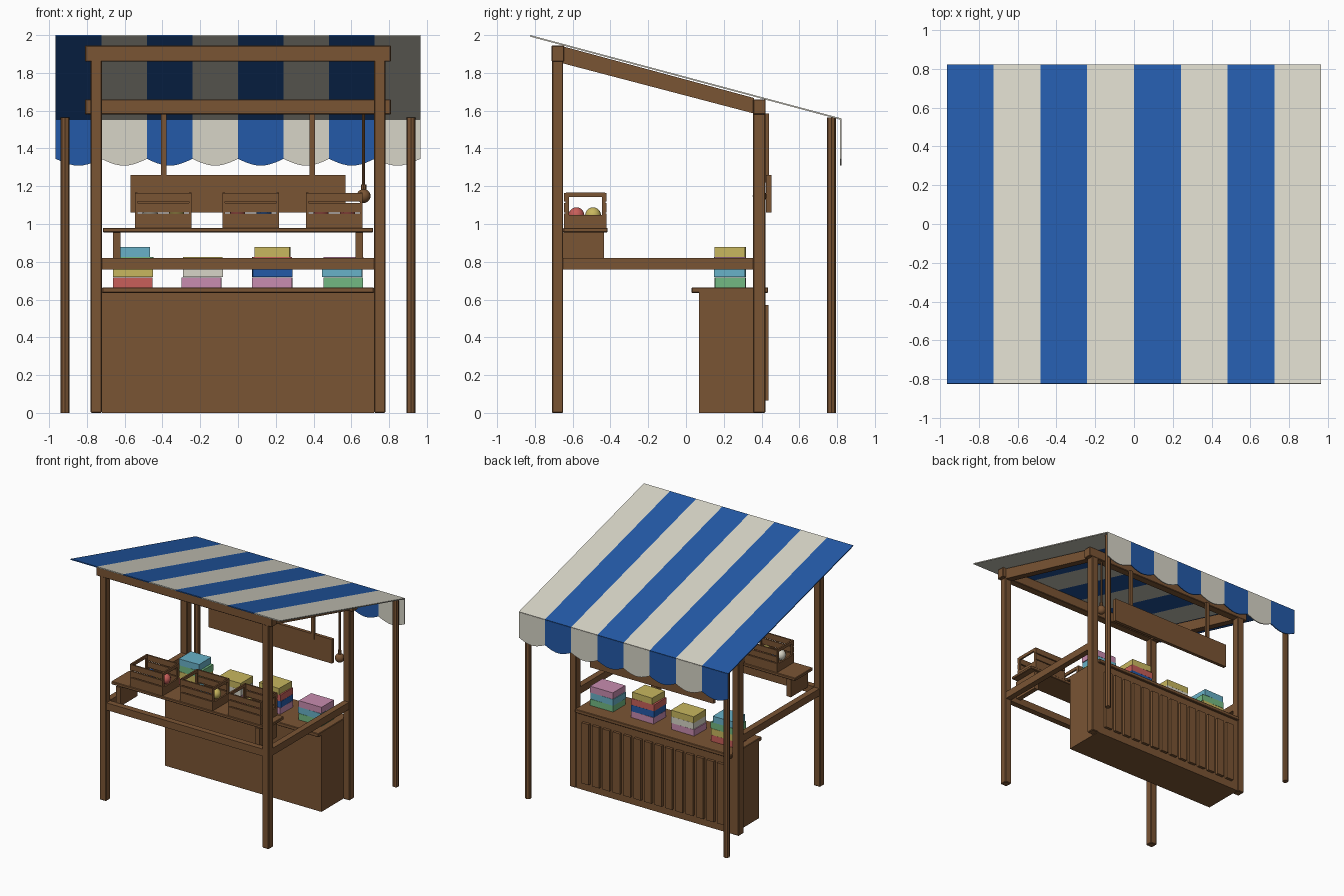
import bpy, bmesh, math, random
from mathutils import Matrix

if "Cube" in bpy.data.objects:
    bpy.data.objects.remove(bpy.data.objects["Cube"])

random.seed(3)
COLOURS = {
    "brown wood": (0.195, 0.089, 0.034), "blue": (0.017, 0.102, 0.392),
    "cream": (0.68, 0.66, 0.57), "yellow": (0.578, 0.474, 0.114),
    "light blue": (0.14, 0.445, 0.578), "red": (0.578, 0.114, 0.102),
    "pink": (0.578, 0.262, 0.429), "green": (0.171, 0.485, 0.223)}
MATS = {}
for label, c in COLOURS.items():
    MATS[label] = bpy.data.materials.new(label)
    MATS[label].diffuse_color = (*c, 1)


def finish(name, bm, colours=("brown wood",), bevel=0):
    bmesh.ops.recalc_face_normals(bm, faces=bm.faces)
    me = bpy.data.meshes.new(name)
    bm.to_mesh(me)
    bm.free()
    for c in colours:
        me.materials.append(MATS[c])
    ob = bpy.data.objects.new(name, me)
    bpy.context.collection.objects.link(ob)
    if bevel:
        mod = ob.modifiers.new("Bevel", 'BEVEL')
        mod.width, mod.segments = bevel, 1
    return ob


def add_box(bm, x0, x1, y0, y1, z0, z1, turn=0):
    centre = Matrix.Translation(((x0 + x1) / 2, (y0 + y1) / 2, (z0 + z1) / 2))
    size = Matrix.Diagonal((x1 - x0, y1 - y0, z1 - z0, 1))
    bmesh.ops.create_cube(bm, size=1, matrix=centre @ Matrix.Rotation(turn, 4, 'Z') @ size)


def box(name, *dims, colour="brown wood", bevel=0, turn=0):
    bm = bmesh.new()
    add_box(bm, *dims, turn=turn)
    return finish(name, bm, (colour,), bevel)


def rod(name, x, y, z0, z1, r, sides=8):
    bm = bmesh.new()
    bmesh.ops.create_cone(bm, cap_ends=True, segments=sides, radius1=r, radius2=r, depth=z1 - z0,
                          matrix=Matrix.Translation((x, y, (z0 + z1) / 2)))
    return finish(name, bm)


def ball(name, x, y, z, r, colour):
    bm = bmesh.new()
    bmesh.ops.create_uvsphere(bm, u_segments=16, v_segments=10, radius=r,
                              matrix=Matrix.Translation((x, y, z)))
    for f in bm.faces:
        f.smooth = True
    return finish(name, bm, (colour,))


# Frame: posts, rafters, side rails and awning poles on both sides
for s, side in ((-1, "left"), (1, "right")):
    x = 0.75 * s
    box(f"{side}_front_post", x - 0.03, x + 0.03, -0.71, -0.65, 0, 1.87, bevel=0.005)
    box(f"{side}_back_post", x - 0.03, x + 0.03, 0.355, 0.42, 0, 1.59, bevel=0.005)
    box(f"{side}_side_rail", x - 0.025, x + 0.025, -0.65, 0.355, 0.76, 0.82)
    bm = bmesh.new()
    profile = [(-0.65, 1.85), (0.36, 1.585), (0.36, 1.667), (-0.65, 1.94)]
    face = bm.faces.new([bm.verts.new((x - 0.03, y, z)) for y, z in profile])
    ext = bmesh.ops.extrude_face_region(bm, geom=[face])
    bmesh.ops.translate(bm, vec=(0.06, 0, 0),
                        verts=[v for v in ext["geom"] if isinstance(v, bmesh.types.BMVert)])
    finish(f"{side}_rafter", bm)
    rod(f"{side}_awning_pole", 0.915 * s, 0.77, 0, 1.565, 0.024)
box("front_beam", -0.81, 0.81, -0.712, -0.645, 1.86, 1.945, bevel=0.004)
box("back_beam", -0.81, 0.81, 0.355, 0.422, 1.58, 1.66, bevel=0.004)
box("front_rail", -0.72, 0.72, -0.705, -0.655, 0.76, 0.82)

# Striped awning: sloping sheet with a scalloped valance
STRIPE, STEPS = 1.93 / 8, 10


def striped(name, lines):
    """lines(x) gives the two (y, z) ends of the cloth at x."""
    bm = bmesh.new()
    n = 8 * STEPS
    cols = []
    for i in range(n + 1):
        x = -0.965 + i * STRIPE / STEPS
        cols.append([bm.verts.new((x, y, z)) for y, z in lines(i / STEPS)])
    for i in range(n):
        a, b = cols[i], cols[i + 1]
        f = bm.faces.new((a[0], b[0], b[1], a[1]))
        f.material_index = (i // STEPS) % 2
    ob = finish(name, bm, ("blue", "cream"))
    mod = ob.modifiers.new("Thickness", 'SOLIDIFY')
    mod.thickness, mod.offset = 0.008, 0
    return ob


striped("awning_roof", lambda t: ((-0.825, 1.996), (0.822, 1.555)))
striped("awning_valance", lambda t: ((0.82, 1.555),
                                     (0.82, 1.345 - 0.036 * abs(math.sin(math.pi * t)))))

# Counter with a slatted outer face
box("counter_body", -0.72, 0.72, 0.07, 0.415, 0, 0.64)
box("counter_top", -0.72, 0.72, 0.03, 0.435, 0.635, 0.665, bevel=0.004)
bm = bmesh.new()
for i in range(14):
    x = -0.624 + i * 0.096
    add_box(bm, x - 0.033, x + 0.033, 0.41, 0.438, 0.065, 0.57)
finish("counter_slats", bm)

# Raised display shelf
box("display_shelf", -0.715, 0.715, -0.65, -0.415, 0.955, 0.98, bevel=0.004)
for s, side in ((-1, "left"), (1, "right")):
    box(f"{side}_shelf_support", 0.642 * s - 0.02, 0.642 * s + 0.02, -0.66, -0.435, 0.80, 0.956)

# Slatted crates holding round goods
goods = [("yellow", "red", "cream", "blue"), ("blue", "yellow", "red", "light blue"),
         ("red", "yellow", "red", "yellow")]
for n, cx in enumerate((-0.395, 0.068, 0.51)):
    bm = bmesh.new()
    x0, x1, y0, y1 = cx - 0.15, cx + 0.15, -0.645, -0.42
    add_box(bm, x0 + 0.01, x1 - 0.01, y0 + 0.01, y1 - 0.01, 0.98, 0.995)
    for ya, yb in ((y0, y0 + 0.012), (y1 - 0.012, y1)):
        for z0, z1 in ((0.98, 1.055), (1.062, 1.11), (1.118, 1.165)):
            add_box(bm, x0, x1, ya, yb, z0, z1)
    for xa, xb in ((x0, x0 + 0.014), (x1 - 0.014, x1)):
        add_box(bm, xa, xb, y0 + 0.01, y1 - 0.01, 0.98, 1.047)
        add_box(bm, xa, xb, y0 + 0.01, y1 - 0.01, 1.143, 1.168)
        for ya in (y0 + 0.006, y1 - 0.026):
            add_box(bm, xa, xb, ya, ya + 0.02, 0.98, 1.165)
    finish(f"crate_{n + 1}", bm)
    spots = [(0.07, -0.58), (0.07, -0.492), (-0.07, -0.58), (-0.07, -0.492)]
    for k, (dx, y) in enumerate(spots):
        ball(f"crate_{n + 1}_ball_{k + 1}", cx + dx, y, 1.046, 0.042, goods[n][k])

# Stacks of coloured boxes on the counter
stacks = [(-0.555, ("red", "yellow", "green", "light blue")), (-0.19, ("pink", "cream", "yellow")),
          (0.18, ("pink", "blue", "red", "yellow")), (0.555, ("green", "light blue", "pink"))]
for n, (cx, colours) in enumerate(stacks):
    for k, colour in enumerate(colours):
        z = 0.665 + k * 0.0535
        w = 0.105 - (0.012 if k == 3 else 0)
        dx = random.uniform(-0.005, 0.005)
        box(f"stack_{n + 1}_box_{k + 1}", cx + dx - w, cx + dx + w, 0.152, 0.315, z, z + 0.053,
            colour=colour, turn=random.uniform(-0.03, 0.03))

# Hanging sign board and its straps
box("sign_board", -0.57, 0.57, 0.424, 0.452, 1.06, 1.26)
for s, side in ((-1, "left"), (1, "right")):
    box(f"{side}_sign_strap", 0.393 * s - 0.015, 0.393 * s + 0.015, 0.42, 0.44, 1.22, 1.585)

# Hanging lamp
rod("lamp_cord", 0.665, 0.39, 1.17, 1.59, 0.008)
rod("lamp_cap", 0.665, 0.39, 1.17, 1.21, 0.015)
ball("lamp_bulb", 0.665, 0.39, 1.148, 0.037, "brown wood")

for m in bpy.data.materials:
    if m.users and not m.is_grease_pencil:
        m.use_nodes = True
        m.node_tree.nodes["Principled BSDF"].inputs["Base Color"].default_value = m.diffuse_color
